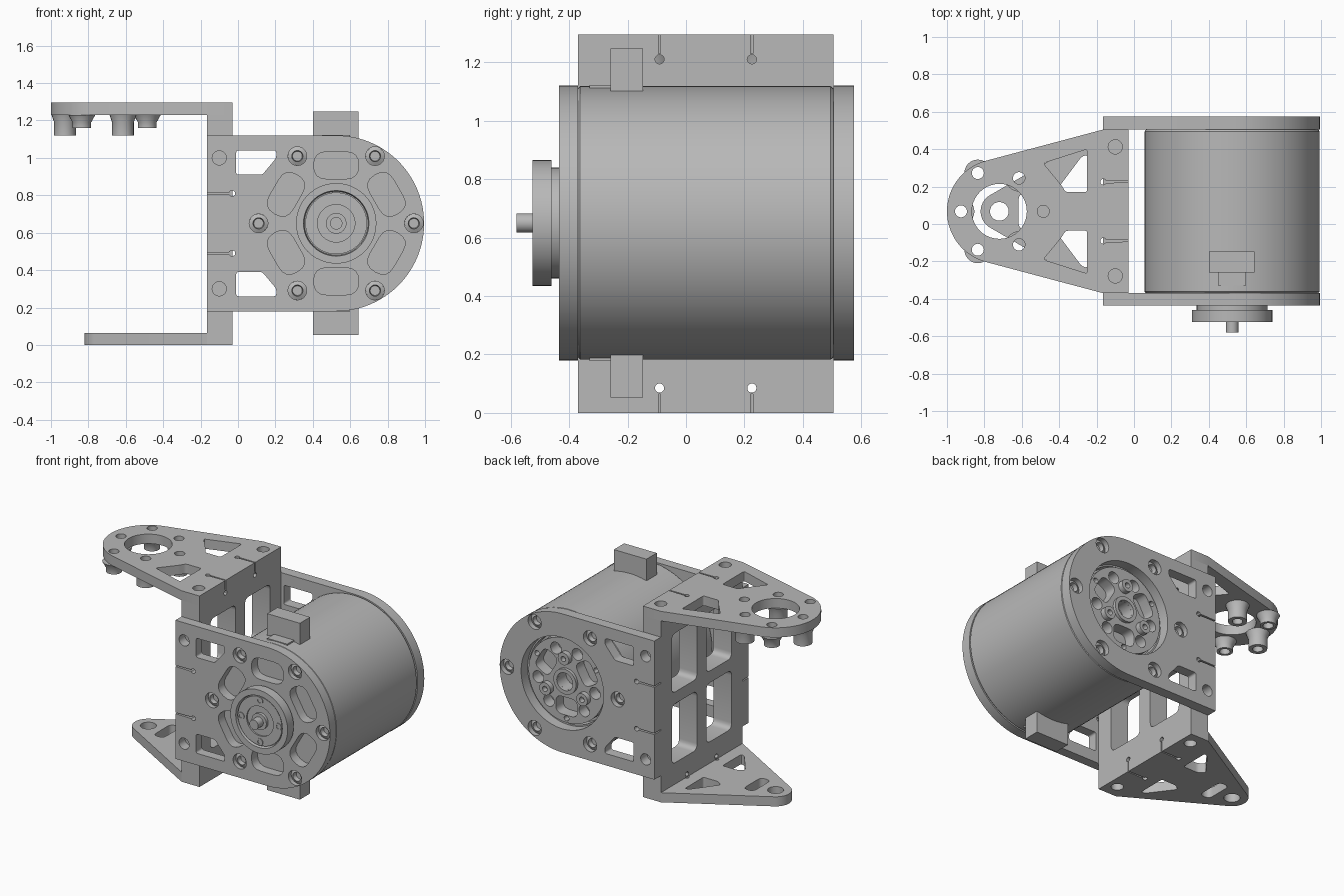
import bpy, bmesh
from math import sin, cos, pi, radians, acos, atan2, hypot
from mathutils import Matrix, Vector

if "Cube" in bpy.data.objects:
    bpy.data.objects.remove(bpy.data.objects["Cube"], do_unlink=True)

GREY = bpy.data.materials.new("plain grey")
GREY.use_nodes = True
GREY.diffuse_color = (0.48, 0.48, 0.48, 1)
GREY.node_tree.nodes["Principled BSDF"].inputs["Base Color"].default_value = (0.48, 0.48, 0.48, 1)

CX, CZ, R = 0.525, 0.65, 0.47      # motor axis and radius
MID = 0.0675                       # middle of the bracket in y
HALF = 0.4375                      # half width of the bracket
FRONT = Matrix.Rotation(pi / 2, 4, 'X')     # local z points to -y
BACK = Matrix.Rotation(-pi / 2, 4, 'X')     # local z points to +y
SIDE = Matrix(((0, 0, 1, 0), (1, 0, 0, 0), (0, 1, 0, 0), (0, 0, 0, 1)))
FLAT = Matrix.Identity(4)
made = []


def add(name, mesh):
    ob = bpy.data.objects.new(name, mesh)
    bpy.context.collection.objects.link(ob)
    mesh.materials.clear()
    mesh.materials.append(GREY)
    made.append(ob)
    return ob


def plate(name, loops, low, high, frame):
    """Extruded outline; every loop after the first is a hole."""
    cu = bpy.data.curves.new(name, 'CURVE')
    cu.dimensions, cu.fill_mode = '2D', 'BOTH'
    cu.extrude = (high - low) / 2
    for pts in loops:
        sp = cu.splines.new('POLY')
        sp.points.add(len(pts) - 1)
        for p, q in zip(sp.points, pts):
            p.co = (q[0], q[1], 0, 1)
        sp.use_cyclic_u = True
    tmp = bpy.data.objects.new(name, cu)
    bpy.context.collection.objects.link(tmp)
    dg = bpy.context.evaluated_depsgraph_get()
    mesh = bpy.data.meshes.new_from_object(tmp.evaluated_get(dg))
    bpy.data.objects.remove(tmp, do_unlink=True)
    bm = bmesh.new()
    bm.from_mesh(mesh)
    bmesh.ops.remove_doubles(bm, verts=bm.verts, dist=1e-5)
    bmesh.ops.recalc_face_normals(bm, faces=bm.faces)
    bm.to_mesh(mesh)
    bm.free()
    mesh.transform(frame @ Matrix.Translation((0, 0, (low + high) / 2)))
    return add(name, mesh)


def lathe(name, profile, frame, at=(0, 0, 0), closed=False, steps=32):
    """Spin (radius, height) points about the local z axis."""
    bm = bmesh.new()
    vs = [bm.verts.new((r, 0, h)) for r, h in profile]
    pairs = list(zip(vs, vs[1:])) + ([(vs[-1], vs[0])] if closed else [])
    es = [bm.edges.new(p) for p in pairs]
    bmesh.ops.spin(bm, geom=vs + es, cent=(0, 0, 0), axis=(0, 0, 1), angle=2 * pi, steps=steps)
    bmesh.ops.remove_doubles(bm, verts=bm.verts, dist=1e-5)
    bmesh.ops.recalc_face_normals(bm, faces=bm.faces)
    mesh = bpy.data.meshes.new(name)
    bm.to_mesh(mesh)
    bm.free()
    mesh.transform(Matrix.Translation(at) @ frame)
    return add(name, mesh)


def box(name, lo, hi):
    bm = bmesh.new()
    bmesh.ops.create_cube(bm, size=1)
    for v in bm.verts:
        v.co = [a + (c + 0.5) * (b - a) for a, b, c in zip(lo, hi, v.co)]
    mesh = bpy.data.meshes.new(name)
    bm.to_mesh(mesh)
    bm.free()
    return add(name, mesh)


def arc(x, y, r, a0, a1, n):
    return [(x + r * cos(a0 + (a1 - a0) * i / n), y + r * sin(a0 + (a1 - a0) * i / n)) for i in range(n + 1)]


def circle(x, y, r, n=24):
    return arc(x, y, r, 0, 2 * pi, n)[:-1]


def rounded(pts, r):
    out = []
    pts = [Vector(p) for p in pts]
    for i, p in enumerate(pts):
        a = p + (pts[i - 1] - p).normalized() * r
        b = p + (pts[(i + 1) % len(pts)] - p).normalized() * r
        out += [a * (1 - t) ** 2 + p * 2 * t * (1 - t) + b * t * t for t in (0, .25, .5, .75, 1)]
    return out


def slot(x, y, w, h, turn, r):
    rect = rounded([(-w / 2, -h / 2), (w / 2, -h / 2), (w / 2, h / 2), (-w / 2, h / 2)], r)
    return [(x + u * cos(turn) - v * sin(turn), y + u * sin(turn) + v * cos(turn)) for u, v in rect]


def keyhole(p, d, t):
    """Thin slit with a round end, cut inward from an outline edge."""
    p, d, t = Vector(p), Vector(d), Vector(t)
    w, c = t * 0.004, p + d * 0.134
    ring = [c - 0.016 * (cos(a) * d + sin(a) * t) for a in [radians(20 + 32 * k) for k in range(11)]]
    return [p - w, *ring, p + w]


def mirrored(pts, mid):
    return [(u, 2 * mid - v) for u, v in pts]


def around(radius, start, count):
    for k in range(count):
        a = radians(start) + 2 * pi * k / count
        yield a, CX + radius * cos(a), CZ + radius * sin(a)


# motor can with a recessed rear face
lathe("motor_body", [(0, -.37), (.46, -.37), (.468, -.362), (.468, .495), (.46, .505),
                     (.3, .505), (.3, .45), (0, .45)], BACK, (CX, 0, CZ), steps=96)

# front and back motor plates
outline = arc(CX, CZ, R, -pi / 2, pi / 2, 48) + [(-.165, CZ + R)]
for z in (.81, .49):
    outline += keyhole((-.165, z), (1, 0), (0, -1))
outline.append((-.165, CZ - R))
gap = rounded([(-.01, 1.04), (.205, 1.04), (.205, 1.0), (.13, .91), (-.01, .91)], .015)
shared = [outline, gap, mirrored(gap, CZ), circle(-.1, 1.0, .038), circle(-.1, .3, .038)]
shared += [circle(x, z, .05) for a, x, z in around(.415, 0, 6)]
slots = [slot(x, z, .24, .145, a - pi / 2, .07) for a, x, z in around(.31, 30, 6)]
plate("front_plate", shared + slots, .37, .435, FRONT)
plate("back_plate", shared + [circle(CX, CZ, .31, 48)], -.575, -.505, FRONT)

# screws sunk in the plates
for a, x, z in around(.415, 0, 6):
    for name, frame, base in (("front_screw", FRONT, .37), ("back_screw", BACK, .505)):
        lathe(name, [(0, base), (.05, base), (.05, base + .035), (.03, base + .045),
                     (.026, base + .015), (0, base + .015)], frame, (x, 0, z), steps=20)

# output hub and shaft
lathe("output_hub", [(.19, .43), (.19, .46), (.215, .46), (.215, .525), (.175, .525), (.17, .495),
                     (.165, .495), (.165, .515), (.1, .515), (.1, .505), (.055, .505), (.055, .525),
                     (.033, .525), (.033, .58), (0, .58)], FRONT, (CX, 0, CZ), steps=48)
for a, x, z in around(.14, 0, 4):
    lathe("hub_pin", [(.014, .51), (.024, .51), (.024, .52), (.014, .52)], FRONT, (x, 0, z), True, 16)

# rear spoked cap with its bosses
cap = [circle(CX, CZ, .285, 48), circle(CX, CZ, .06)]
cap += [slot(x, z, .16, .12, a - pi / 2, .045) for a, x, z in around(.175, 30, 3)]
cap += [circle(x, z, .04, 16) for s in (68, 112) for a, x, z in around(.215, s, 3)]
cap += [circle(x, z, .018, 12) for a, x, z in around(.255, 30, 3)]
plate("rear_cap", cap, -.53, -.45, FRONT)
lathe("rear_ring", [(.06, .5), (.085, .5), (.085, .55), (.06, .55)], BACK, (CX, 0, CZ), True)
for a, x, z in around(.16, 90, 3):
    lathe("rear_boss", [(.018, .5), (.042, .5), (.042, .565), (.018, .565)], BACK, (x, 0, z), True, 20)

# connector blocks above and below the motor
for name, s in (("upper", 1), ("lower", -1)):
    z0, z1, z2 = CZ + s * .4, CZ + s * .598, CZ + s * .472
    box(name + "_connector", (.4, -.258, min(z0, z1)), (.645, -.148, max(z0, z1)))
    box(name + "_connector_foot", (.45, -.33, min(z0, z2)), (.6, -.25, max(z0, z2)))

# upright web with four windows
y0, y1 = MID - HALF, MID + HALF
web = [[(y0, .065), (y1, .065), (y1, 1.23), (y0, 1.23)]]
web += [slot(MID + s * .185, CZ + t * .24, .27, .4, 0, .04) for s in (-1, 1) for t in (-1, 1)]
web += [circle(MID + s * .158, z, .016, 12) for s in (-1, 1) for z in (.085, 1.21)]
plate("upright_web", web, -.165, -.03, SIDE)


# tapered arms at the top and bottom of the web
def arm(name, tip, holes, low, high):
    ox = -.72
    lean = atan2(HALF, -.165 - ox) + acos(tip / hypot(HALF, -.165 - ox))
    edge = [(-.03, y0)]
    for s in (-1, 1):
        edge += keyhole((-.03, MID + s * .158), (-1, 0), (0, 1))
    edge += [(-.03, y1), (-.165, y1)] + arc(ox, MID, tip, lean, 2 * pi - lean, 32) + [(-.165, y0)]
    corners = [circle(-.1, MID + s * .345, .038) for s in (-1, 1)]
    plate(name, [edge] + corners + holes, low, high, FLAT)


window = rounded([(-.485, .325), (-.25, .4), (-.25, .17), (-.365, .17), (-.39, .21)], .015)
tall = [(-.925, MID), (-.615, MID + .178), (-.615, MID - .178)]
short = [(-.835, MID + .205), (-.835, MID - .205), (-.485, MID)]
arm("upper_arm", .28, [window, mirrored(window, MID), circle(-.72, MID, .147, 40)]
    + [circle(x, y, .032) for x, y in tall + short], 1.23, 1.295)

window = rounded([(-.4, .2), (-.36, .17), (-.25, .17), (-.25, .37), (-.28, .36)], .015)
arm("lower_arm", .1, [window, mirrored(window, MID), circle(-.72, MID, .05),
                      slot(-.58, MID, .075, .19, 0, .035)], 0, .065)

# flared standoffs under the upper arm
for group, r, low in ((tall, .058, 1.12), (short, .05, 1.16)):
    for x, y in group:
        lathe("standoff", [(.032, 1.23), (.072, 1.23), (r, 1.19), (r, low), (.032, low)],
              FLAT, (x, y, 0), True, 24)

# smooth round walls, keep edges sharp
bpy.ops.object.select_all(action='DESELECT')
for ob in made:
    ob.select_set(True)
bpy.context.view_layer.objects.active = made[0]
bpy.ops.object.shade_smooth_by_angle(angle=radians(30))
